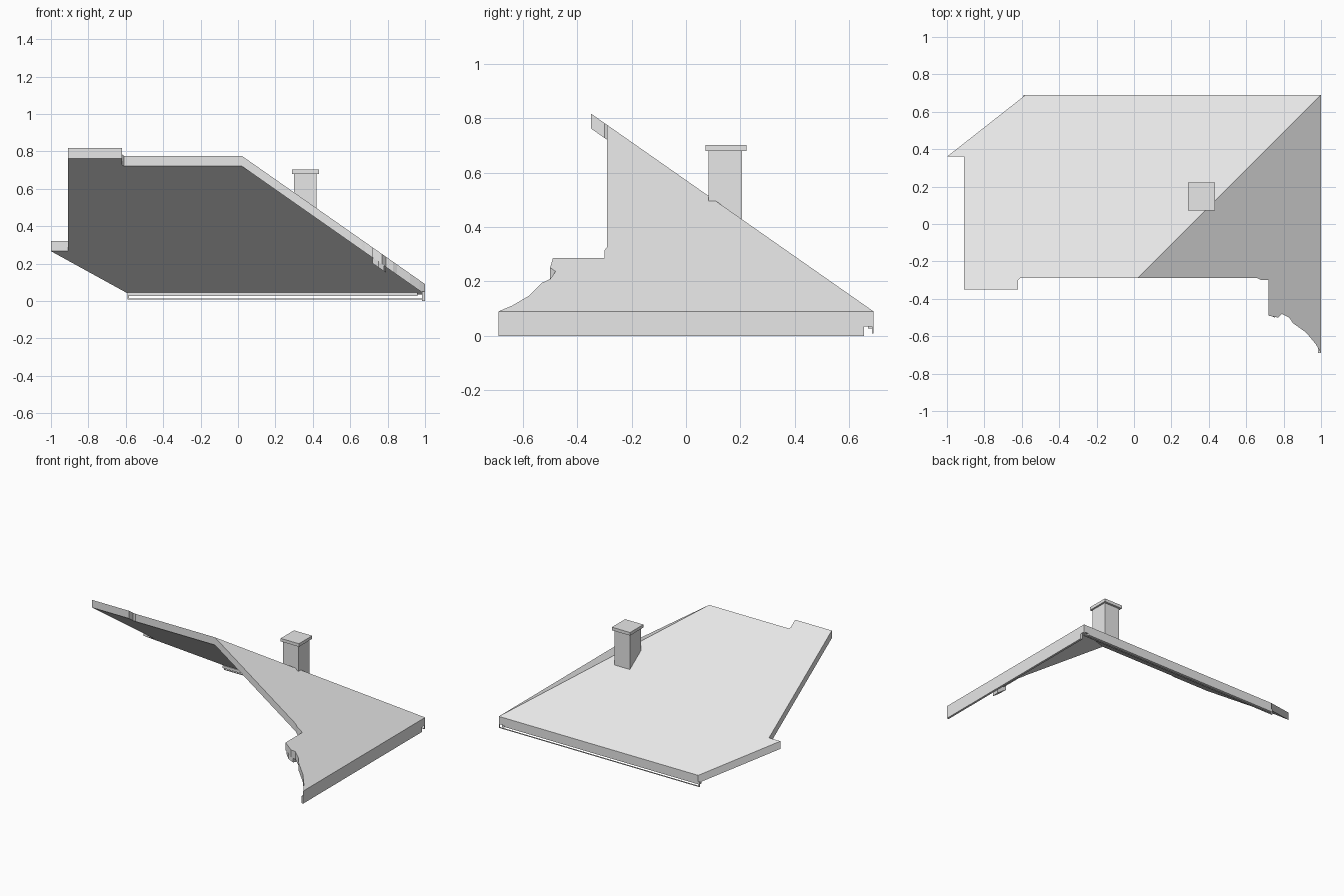
import bpy, bmesh

if "Cube" in bpy.data.objects:
    bpy.data.objects.remove(bpy.data.objects["Cube"], do_unlink=True)

grey = bpy.data.materials.new("plain_grey")
grey.use_nodes = True
grey.diffuse_color = (0.8, 0.8, 0.8, 1)
grey.node_tree.nodes["Principled BSDF"].inputs["Base Color"].default_value = (0.8, 0.8, 0.8, 1)

HALF_X, HALF_Y, EAVE, PITCH = 1.0, 0.69, 0.09, 0.7


def roof_height(x, y):
    return EAVE + PITCH * min(HALF_Y - y, HALF_X - x)


def finish(name, bm):
    bmesh.ops.recalc_face_normals(bm, faces=bm.faces)
    mesh = bpy.data.meshes.new(name)
    bm.to_mesh(mesh)
    bm.free()
    mesh.materials.append(grey)
    obj = bpy.data.objects.new(name, mesh)
    bpy.context.collection.objects.link(obj)
    return obj


def slab(name, outlines, drop, thickness):
    """Plan outlines laid on the roof planes and thickened straight down."""
    bm = bmesh.new()
    verts = {}
    for outline in outlines:
        for p in outline:
            if p not in verts:
                verts[p] = bm.verts.new((*p, roof_height(*p) - drop))
        bm.faces.new([verts[p] for p in outline])
    ext = bmesh.ops.extrude_face_region(bm, geom=bm.faces[:], use_keep_orig=True)
    lower = [v for v in ext["geom"] if isinstance(v, bmesh.types.BMVert)]
    bmesh.ops.translate(bm, verts=lower, vec=(0, 0, -thickness))
    return finish(name, bm)


def box(name, x, y, z, on_roof=False):
    bm = bmesh.new()
    bmesh.ops.create_cube(bm, size=1)
    for v in bm.verts:
        low = v.co.z < 0
        v.co = [r[1] if c > 0 else r[0] for c, r in zip(v.co, (x, y, z))]
        if low and on_roof:
            v.co.z = roof_height(v.co.x, v.co.y) - 0.02
    return finish(name, bm)


# Two roof planes meeting along the hip, with a broken front corner
hip_top, hip_foot = (0.02, -0.29), (1.0, 0.69)
back_plane = [hip_top, hip_foot, (-0.58, 0.69), (-1.0, 0.36), (-0.91, 0.36),
              (-0.91, -0.35), (-0.62, -0.35), (-0.62, -0.3), (-0.61, -0.29)]
side_plane = [hip_foot, hip_top, (0.66, -0.29), (0.68, -0.3), (0.72, -0.3),
              (0.72, -0.49), (0.77, -0.5), (0.79, -0.48), (0.83, -0.5),
              (0.85, -0.53), (0.92, -0.58), (0.97, -0.64), (1.0, -0.69)]
slab("roof_slab", [back_plane, side_plane], 0, 0.055)

# Splintered scrap under the broken corner
scrap = [(0.72, -0.43), (0.72, -0.48), (0.75, -0.5), (0.78, -0.49), (0.79, -0.43)]
slab("broken_scrap", [scrap], 0.05, 0.035)

# Eave boards and the thin rail below the back eave
box("side_fascia", (0.985, 1.0), (-0.69, 0.655), (0, 0.05))
box("back_fascia", (-0.59, 0.96), (0.67, 0.69), (0.026, 0.045))
box("back_rail", (-0.59, 1.0), (0.684, 0.69), (0.008, 0.013))
for name, x in (("right_rail_post", -0.59), ("left_rail_post", 0.993)):
    box(name, (x, x + 0.007), (0.684, 0.69), (0.008, 0.04))

# Chimney
box("chimney_stack", (0.3, 0.42), (0.083, 0.207), (0.4, 0.68), on_roof=True)
box("chimney_cap", (0.288, 0.432), (0.072, 0.222), (0.68, 0.702))
